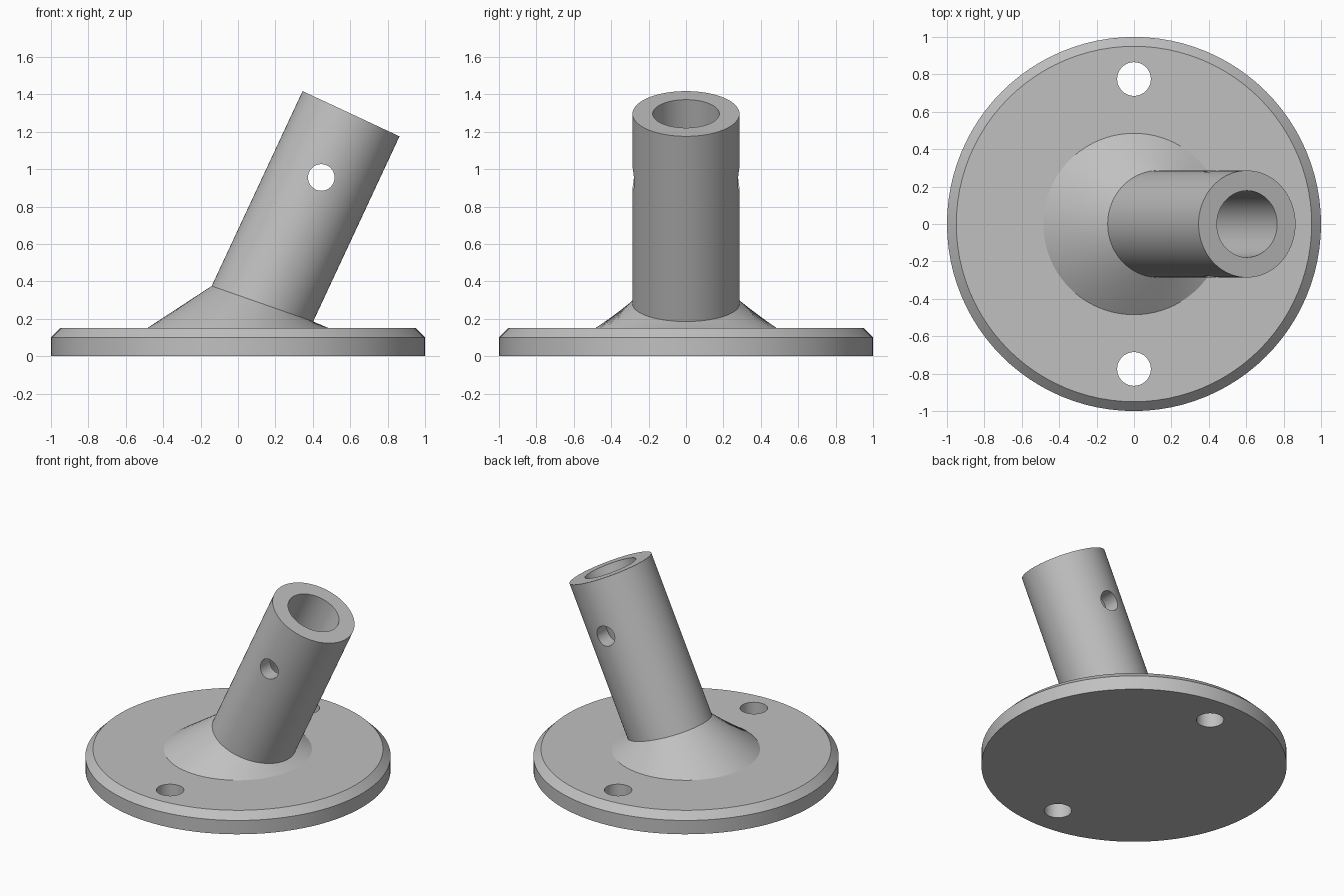
import bpy, bmesh
from math import sin, cos, pi, radians
from mathutils import Vector, Matrix

cube = bpy.data.objects.get("Cube")
if cube:
    bpy.data.objects.remove(cube, do_unlink=True)

TILT = radians(25)
AXIS = Vector((sin(TILT), 0, cos(TILT)))
SIDE = Vector((cos(TILT), 0, -sin(TILT)))
TUBE_R, SEGS = 0.286, 96

grey = bpy.data.materials.new("plain grey")
grey.use_nodes = True
colour = (0.53, 0.53, 0.53, 1)
grey.diffuse_color = colour
grey.node_tree.nodes["Principled BSDF"].inputs["Base Color"].default_value = colour


def loft(name, rings):
    """Closed solid through a list of equal-length point rings."""
    bm = bmesh.new()
    loops = [[bm.verts.new(p) for p in ring] for ring in rings]
    for a, b in zip(loops, loops[1:]):
        for i in range(len(a)):
            j = (i + 1) % len(a)
            bm.faces.new((a[i], a[j], b[j], b[i]))
    bm.faces.new(loops[0][::-1])
    bm.faces.new(loops[-1])
    bmesh.ops.recalc_face_normals(bm, faces=bm.faces)
    mesh = bpy.data.meshes.new(name)
    bm.to_mesh(mesh)
    bm.free()
    mesh.materials.append(grey)
    ob = bpy.data.objects.new(name, mesh)
    bpy.context.collection.objects.link(ob)
    return ob


def circle(centre, u, v, r):
    return [centre + r * (cos(2 * pi * i / SEGS) * u + sin(2 * pi * i / SEGS) * v)
            for i in range(SEGS)]


X, Y, Z = Matrix.Identity(3)


def flat_ring(r, z, y=0):
    return circle(Vector((0, y, z)), X, Y, r)


def tube_ring(r, s):
    return circle(AXIS * s, SIDE, Y, r)


def junction(t, r, lift):
    """Point on the slanted seam where the skirt meets the tube."""
    z = 0.28 - 0.095 * cos(t) + lift
    s = (z + r * cos(t) * sin(TILT)) / cos(TILT)
    return AXIS * s + r * (cos(t) * SIDE + sin(t) * Y)


def cut(ob, cutters):
    bpy.context.view_layer.objects.active = ob
    for c in cutters:
        mod = ob.modifiers.new("cut", 'BOOLEAN')
        mod.operation, mod.solver, mod.object = 'DIFFERENCE', 'EXACT', c
        bpy.ops.object.modifier_apply(modifier=mod.name)


# Round base plate with chamfered rim
plate = loft("base_plate", [flat_ring(1, 0), flat_ring(1, 0.1), flat_ring(0.95, 0.15)])

# Slanted tube
tube = loft("angled_tube", [tube_ring(TUBE_R, 0.16), tube_ring(TUBE_R, 1.43)])

# Conical skirt between plate and tube
angles = [2 * pi * i / SEGS for i in range(SEGS)]
skirt = loft("conical_skirt", [
    flat_ring(0.485, 0.14), flat_ring(0.485, 0.15),
    [junction(t, TUBE_R, 0) for t in angles],
    [junction(t, TUBE_R * 0.9, 0.015) for t in angles]])

# Cutters: bore, cross pin hole and two screw holes
bore = loft("bore_cutter", [tube_ring(0.178, 0.3), tube_ring(0.178, 1.6)])
pin_at = AXIS * 1.054
pin = loft("pin_hole_cutter", [circle(pin_at + Y * y, X, Z, 0.071) for y in (-0.5, 0.5)])
screws = [loft("screw_hole_cutter", [flat_ring(0.09, z, y) for z in (-0.1, 0.3)])
          for y in (-0.775, 0.775)]

cut(plate, screws)
cut(tube, [bore, pin])
cut(skirt, [bore])
for c in [bore, pin] + screws:
    bpy.data.objects.remove(c, do_unlink=True)

# Smooth curved walls, crisp edges
bpy.ops.object.select_all(action='DESELECT')
for ob in (plate, tube, skirt):
    ob.select_set(True)
bpy.context.view_layer.objects.active = plate
bpy.ops.object.shade_smooth_by_angle(angle=radians(25))
